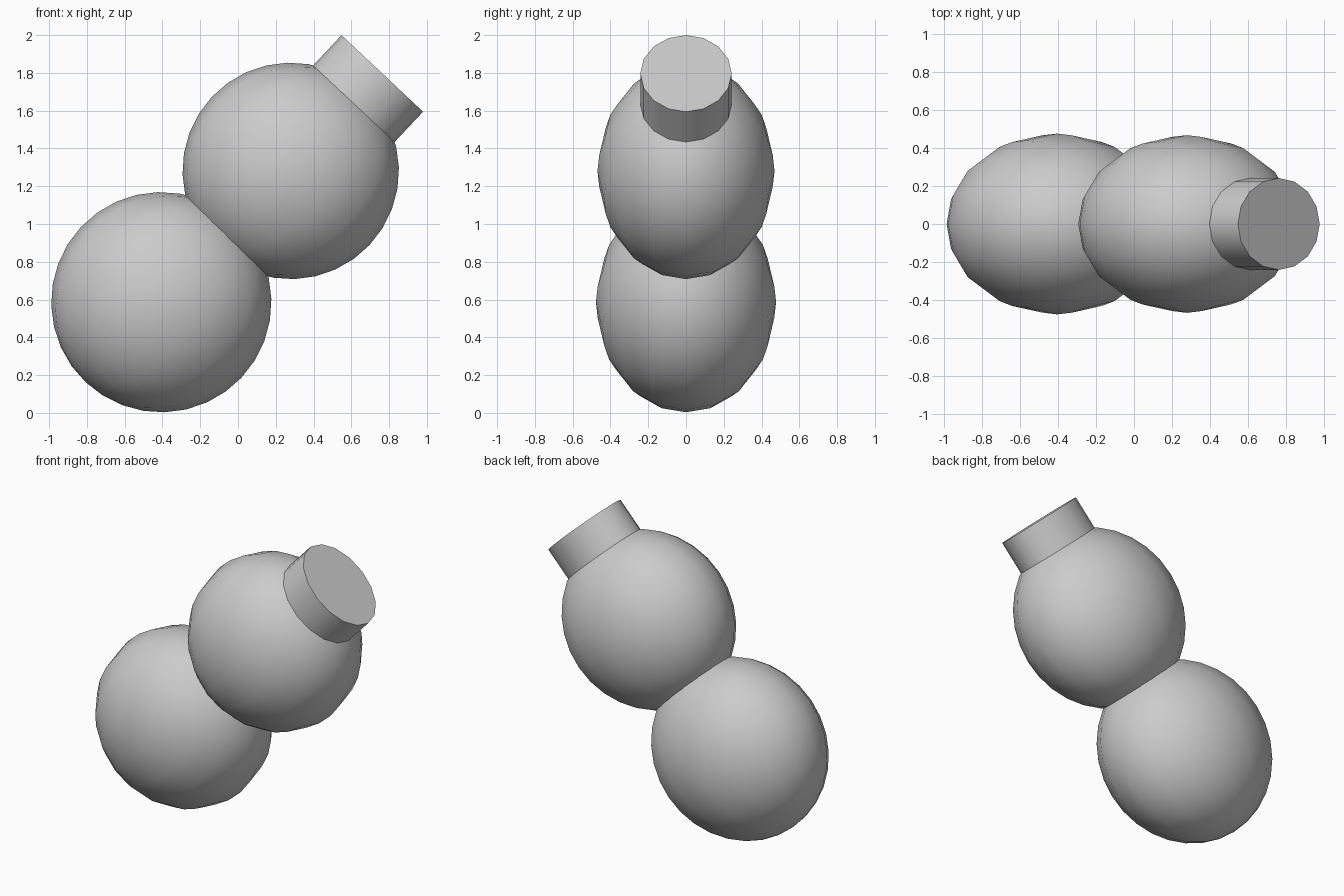
import bpy
from math import radians, sin, cos

if "Cube" in bpy.data.objects:
    bpy.data.objects.remove(bpy.data.objects["Cube"])

TILT = radians(43.2)      # lean of the whole form about y
FLAT = 0.818              # squash front to back
SIDES = 16


def finish(name, scale):
    ob = bpy.context.object
    ob.name = name
    ob.scale = scale
    bpy.ops.object.transform_apply(location=False, rotation=False, scale=True)
    bpy.ops.object.shade_smooth_by_angle(angle=radians(40))
    return ob


def ball(name, x, z, r):
    bpy.ops.mesh.primitive_uv_sphere_add(segments=SIDES, ring_count=16, radius=r,
                                         location=(x, 0, z), rotation=(0, TILT, 0))
    return finish(name, (1, FLAT, 1))


# Two overlapping flattened balls
ball("lower_ball", -0.406, 0.586, 0.583)
ball("upper_ball", 0.279, 1.281, 0.573)

# Short plug on the upper end, its base sunk into the upper ball
depth = 0.30
top_x, top_z = 0.764, 1.797
bpy.ops.mesh.primitive_cylinder_add(
    vertices=SIDES, radius=0.296, depth=depth,
    location=(top_x - sin(TILT) * depth / 2, 0, top_z - cos(TILT) * depth / 2),
    rotation=(0, TILT, 0))
finish("end_plug", (1, FLAT, 1))
